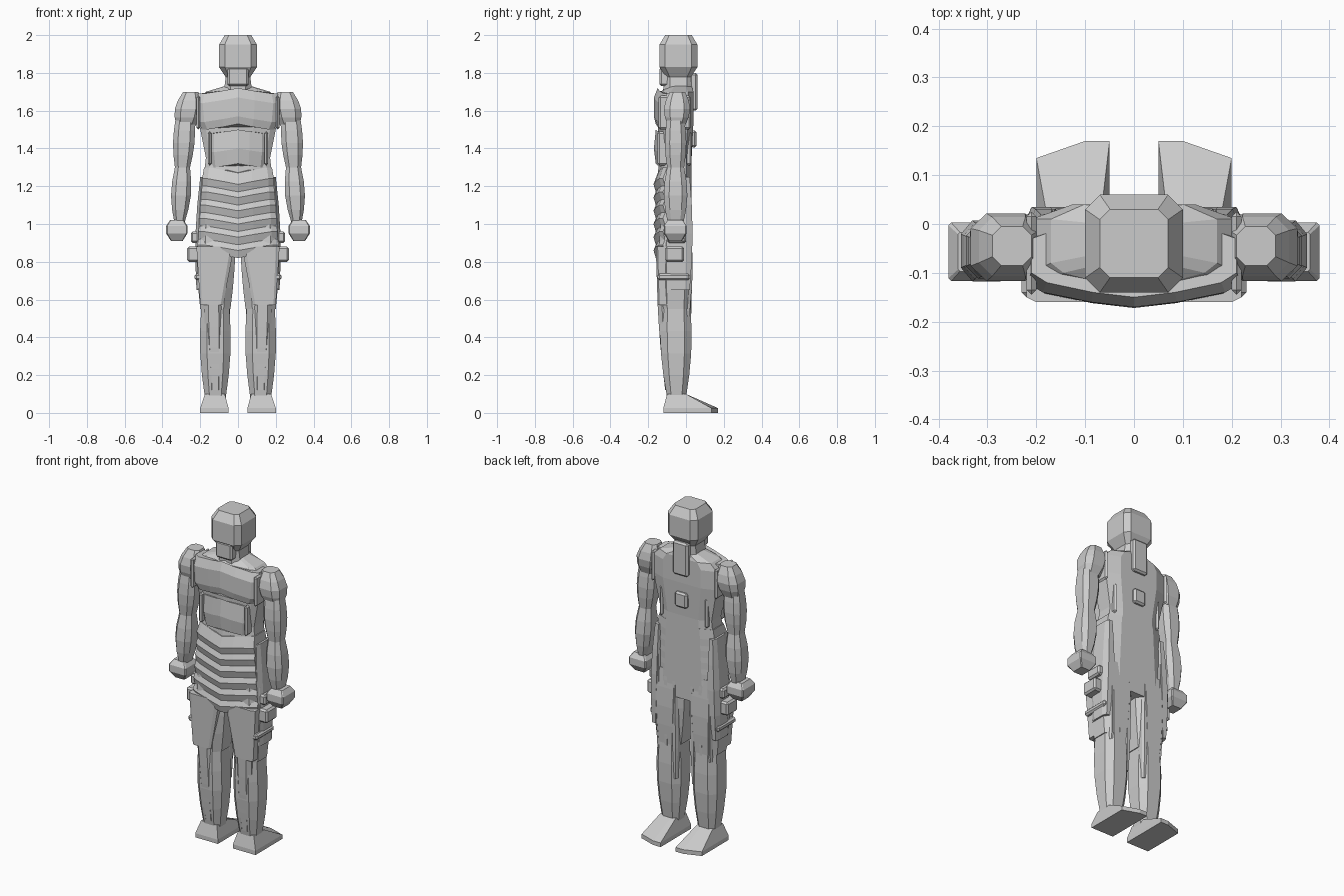
import bpy, bmesh
from math import sin, pi
from mathutils import Vector

cube = bpy.data.objects.get("Cube")
if cube:
    bpy.data.objects.remove(cube, do_unlink=True)

colour = (0.6, 0.6, 0.6, 1)
grey = bpy.data.materials.new("plain_grey")
grey.use_nodes = True
grey.diffuse_color = colour
grey.node_tree.nodes["Principled BSDF"].inputs["Base Color"].default_value = colour

FRONT, BACK = -0.15, 0.03


def loft(name, rings):
    """Skin a stack of rings with equal point counts and cap both ends."""
    bm = bmesh.new()
    loops = [[bm.verts.new(point) for point in ring] for ring in rings]
    for lower, upper in zip(loops, loops[1:]):
        for i in range(len(lower)):
            bm.faces.new((lower[i - 1], lower[i], upper[i], upper[i - 1]))
    bm.faces.new(loops[0])
    bm.faces.new(loops[-1])
    bmesh.ops.recalc_face_normals(bm, faces=bm.faces)
    mesh = bpy.data.meshes.new(name)
    bm.to_mesh(mesh)
    bm.free()
    mesh.materials.append(grey)
    obj = bpy.data.objects.new(name, mesh)
    bpy.context.collection.objects.link(obj)
    return obj


def octagon(centre, half_x, half_y, corner=0.45):
    """Rectangle with cut corners; corner is the share of each half side removed."""
    x, y, z = centre
    in_x, in_y = half_x * (1 - corner), half_y * (1 - corner)
    quarter = [(half_x, in_y), (in_x, half_y)]
    half = quarter + [(-a, b) for a, b in reversed(quarter)]
    return [(x + a, y + b, z) for a, b in half + [(-a, -b) for a, b in half]]


def muscle(name, top, bottom, top_half, bottom_half, swell=0.0, corner=0.45, steps=4):
    """Tapering limb segment between two centres, swelling in the middle."""
    top, bottom = Vector(top), Vector(bottom)
    top_half, bottom_half = Vector(top_half), Vector(bottom_half)
    rings = []
    for i in range(steps + 1):
        t = i / steps
        half = top_half.lerp(bottom_half, t)
        bulge = swell * sin(pi * t)
        rings.append(octagon(top.lerp(bottom, t), half.x + bulge, half.y + bulge, corner))
    return loft(name, rings)


def block(name, centre, size, bevel=0.01):
    """Box with chamfered edges."""
    x, y, z = centre
    width, depth, height = (s / 2 for s in size)
    obj = loft(name, [[(x + a * width, y + b * depth, z + c * height)
                       for a, b in ((-1, -1), (1, -1), (1, 1), (-1, 1))] for c in (-1, 1)])
    modifier = obj.modifiers.new("chamfer", "BEVEL")
    modifier.width, modifier.segments = bevel, 1
    return obj


def trunk(name, rows, dip=0.0):
    """Body shell with a bowed front and V-shaped hems; rows are z, half width, front, back."""
    rings = []
    for z, wide, front, back in rows:
        side = [(wide * 0.4, front, z - dip / 2), (wide * 0.85, front + 0.02, z),
                (wide, front + 0.04, z), (wide, back - 0.03, z), (wide * 0.6, back, z)]
        rings.append([(0, front - 0.01, z - dip)] + side + [(0, back, z)]
                     + [(-x, y, h) for x, y, h in reversed(side)])
    return loft(name, rings)


def mirrored(obj):
    """Copy a left part to the right side."""
    other = obj.copy()
    other.data = obj.data.copy()
    other.name = other.data.name = obj.name.replace("left", "right")
    for vertex in other.data.vertices:
        vertex.co.x *= -1
    other.data.flip_normals()
    bpy.context.collection.objects.link(other)


# Head, face guard, neck and nape plate
middle = -0.04
loft("head", [octagon((0, middle, z), 0.1 - inset, 0.1 - inset, 0.3)
              for z, inset in ((1.77, 0.04), (1.83, 0), (1.95, 0), (2, 0.03))])
block("face_guard", (0, -0.11, 1.78), (0.11, 0.06, 0.1))
muscle("neck", (0, middle, 1.82), (0, middle, 1.66), (0.06, 0.08), (0.08, 0.08))
block("nape_plate", (0, 0.04, 1.7), (0.1, 0.04, 0.2))
block("back_buckle", (0, 0.04, 1.45), (0.08, 0.03, 0.09))

# Upper body
trunk("chest", [(1.26, 0.18, -0.14, BACK), (1.35, 0.17, -0.13, BACK), (1.55, 0.21, -0.14, 0.04),
                (1.66, 0.21, -0.14, 0.04), (1.7, 0.17, -0.12, 0.04), (1.73, 0.07, -0.1, BACK)])
trunk("breastplate", [(1.5, 0.19, FRONT, 0), (1.54, 0.21, -0.16, 0),
                      (1.64, 0.22, -0.16, 0), (1.69, 0.21, -0.14, 0)], dip=-0.03)
trunk("abdomen_plate", [(1.3, 0.14, FRONT, 0), (1.38, 0.15, -0.16, 0),
                        (1.48, 0.15, FRONT, 0)], dip=-0.02)

# Layered skirt with V-shaped folds
folds = [(1.3, 0.18, FRONT + 0.01, BACK)]
for layer in range(6):
    z, wide = 1.24 - layer * 0.07, 0.19 + layer * 0.005
    folds += [(z, wide, FRONT - 0.012, BACK), (z - 0.04, wide, FRONT, BACK)]
trunk("skirt", folds, dip=0.03)

# Arm: shoulder cap, upper arm, forearm and wedge-shaped fist
elbow, wrist = (0.294, -0.055, 1.3), (0.31, -0.055, 1)
slim = (0.04, 0.045)
left = [
    muscle("left_shoulder", (0.25, -0.045, 1.7), (0.275, -0.05, 1.52), (0.04, 0.04), (0.05, 0.045), 0.027),
    muscle("left_upper_arm", (0.28, -0.055, 1.56), elbow, (0.05, 0.045), slim, 0.012),
    muscle("left_forearm", elbow, wrist, slim, (0.025, 0.04), 0.02),
    loft("left_fist", [octagon((0.324, -0.057, z), 0.056 - inset, 0.06 - inset, 0.1)
                       for z, inset in ((0.91, 0.025), (0.95, 0), (0.99, 0), (1.02, 0.02))]),
]

# Leg: thigh, calf and shin guard
knee = (0.12, -0.055, 0.55)
left += [
    muscle("left_thigh", (0.115, -0.055, 1), knee, (0.1, 0.08), (0.08, 0.08), 0.01),
    muscle("left_calf", knee, (0.12, -0.05, 0.08), (0.075, 0.08), (0.055, 0.05), 0.015),
    muscle("left_shin_guard", (0.13, -0.1, 0.57), (0.12, -0.08, 0.12), (0.05, 0.05), (0.03, 0.03), 0.005),
    muscle("left_lappet", (0.12, -0.11, 0.88), (0.14, -0.11, 0.57), (0.1, 0.05), (0.06, 0.04), corner=0.2),
]

# Foot: flat sole, slanted toe and sloping instep
heel, toe = -0.12, 0.17
sole = [(0.05, heel), (0.2, heel), (0.2, toe - 0.035), (0.1, toe), (0.05, toe)]
ankle = [(0.07, -0.1), (0.175, -0.1), (0.175, 0), (0.1, 0), (0.07, 0)]
left.append(loft("left_foot", [[(x, y, z) for x, y in outline]
                               for outline, z in ((sole, 0), (sole, 0.025), (ankle, 0.1))]))

# Side panel, hip pouches and straps
left += [
    muscle("left_side_panel", (0.18, middle, 1.25), (0.2, middle, 0.65), (0.02, 0.06), (0.02, 0.06), 0.015),
    block("left_pouch", (0.235, -0.06, 0.84), (0.07, 0.1, 0.08)),
    block("left_small_pouch", (0.225, -0.05, 0.93), (0.05, 0.1, 0.06)),
    block("left_thigh_strap", (0.19, -0.065, 0.72), (0.08, 0.17, 0.035)),
    block("left_shoulder_strap", (0.21, -0.06, 1.59), (0.02, 0.17, 0.18)),
    block("left_flank_seam", (0.15, -0.06, 1.4), (0.02, 0.18, 0.18)),
]

# Coat tail strips running down the back of the leg
for i, place in enumerate(("inner", "middle", "outer")):
    x = 0.06 + i * 0.055
    left.append(muscle("left_%s_tail" % place, (x, 0, 1.1), (x, 0, 0.35 + i * 0.08),
                       (0.01, 0.025), (0.01, 0.02), 0.01))

for part in left:
    mirrored(part)
